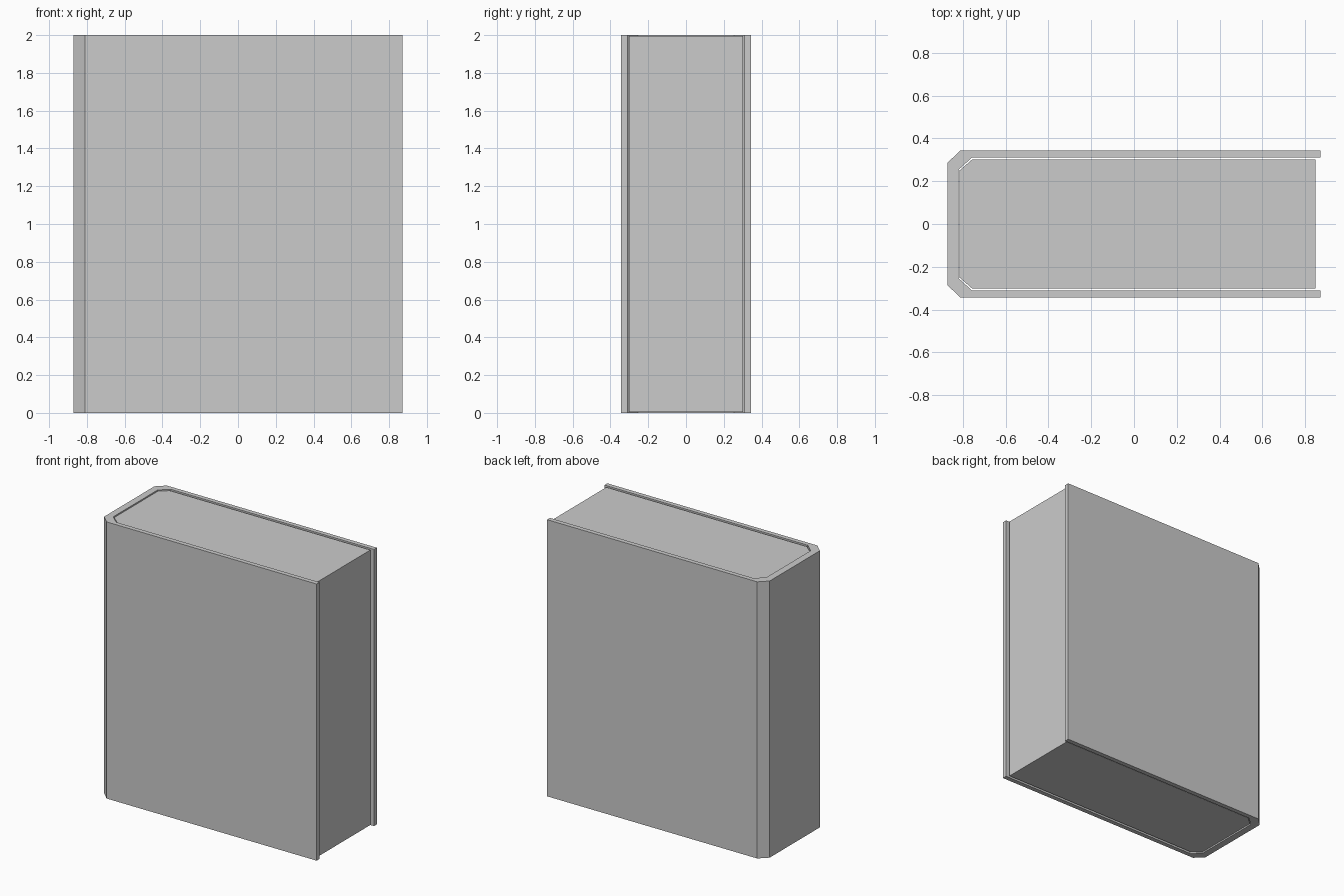
import bpy
import bmesh

if "Cube" in bpy.data.objects:
    bpy.data.objects.remove(bpy.data.objects["Cube"])


def prism(name, half, z0, z1):
    """Extrude a profile, given as its +y half and mirrored across y = 0."""
    profile = half + [(x, -y) for x, y in reversed(half)]
    bm = bmesh.new()
    face = bm.faces.new([bm.verts.new((x, y, z0)) for x, y in profile])
    top = bmesh.ops.extrude_face_region(bm, geom=[face])["geom"]
    verts = [v for v in top if isinstance(v, bmesh.types.BMVert)]
    bmesh.ops.translate(bm, verts=verts, vec=(0, 0, z1 - z0))
    bmesh.ops.recalc_face_normals(bm, faces=bm.faces)
    mesh = bpy.data.meshes.new(name)
    bm.to_mesh(mesh)
    bm.free()
    obj = bpy.data.objects.new(name, mesh)
    bpy.context.collection.objects.link(obj)
    return obj


# Cover: U-shaped shell with a chamfered spine, open at +x
prism("cover", [(-0.82, 0.253), (-0.756, 0.311), (0.87, 0.311),
                (0.87, 0.344), (-0.81, 0.344), (-0.87, 0.287)], 0.0, 2.0)

# Page block: slightly shorter and narrower than the cover
prism("pages", [(0.848, 0.301), (-0.756, 0.301), (-0.815, 0.25)], 0.006, 1.994)
